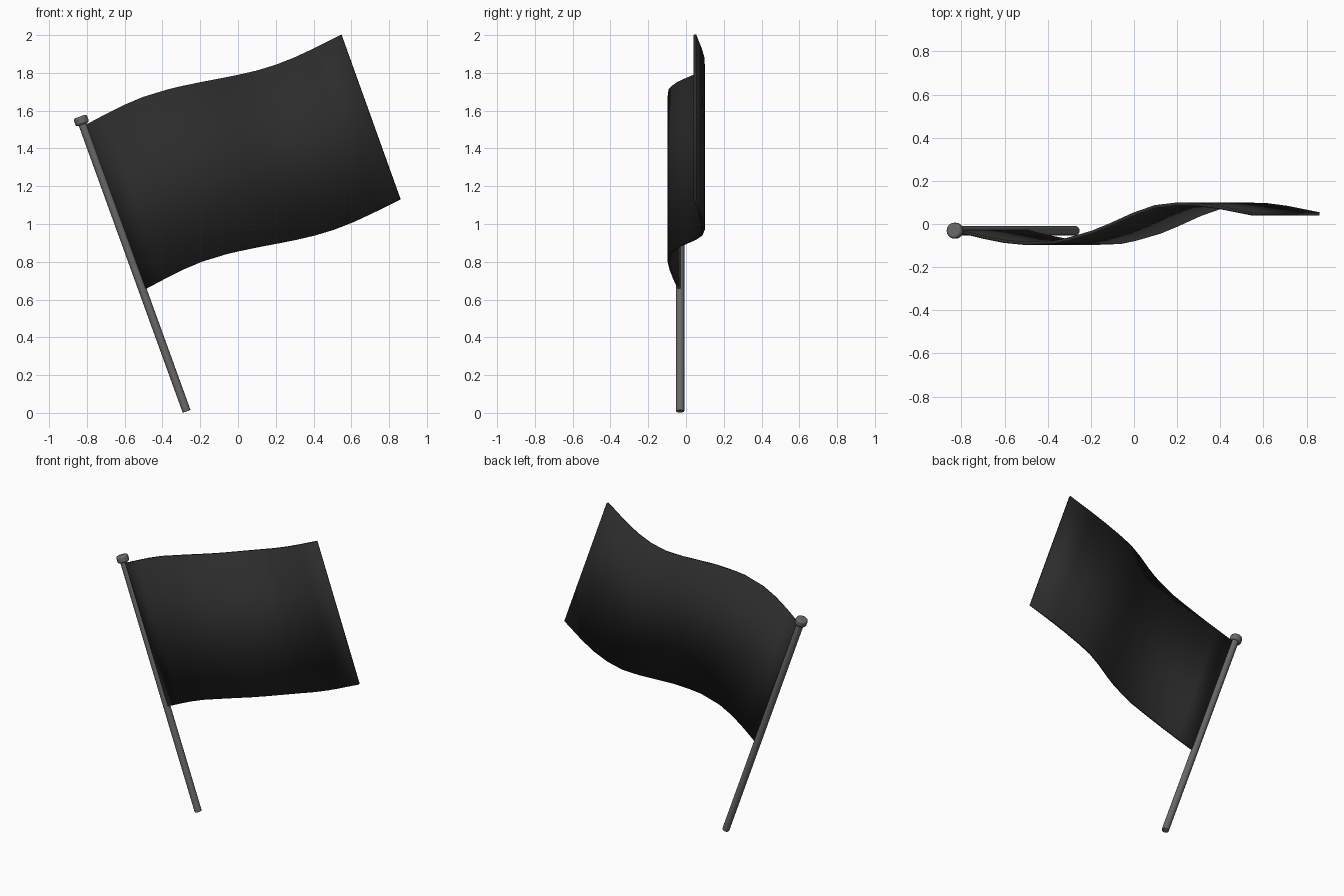
import bpy
import bmesh
from mathutils import Vector

default_cube = bpy.data.objects.get("Cube")
if default_cube:
    bpy.data.objects.remove(default_cube, do_unlink=True)


def make_material(name, value):
    mat = bpy.data.materials.new(name)
    mat.use_nodes = True
    colour = (value, value, value, 1.0)
    mat.diffuse_color = colour
    mat.node_tree.nodes["Principled BSDF"].inputs["Base Color"].default_value = colour
    return mat


def shade_smooth(obj, angle):
    bpy.ops.object.select_all(action="DESELECT")
    obj.select_set(True)
    bpy.context.view_layer.objects.active = obj
    bpy.ops.object.shade_smooth_by_angle(angle=angle)


def add_rod(name, start, end, radius, bevel, mat):
    """Round rod between two points with softened rims."""
    axis = end - start
    bpy.ops.mesh.primitive_cylinder_add(
        vertices=16, radius=radius, depth=axis.length,
        location=(start + end) / 2,
        rotation=axis.to_track_quat("Z", "Y").to_euler())
    obj = bpy.context.object
    obj.name = name
    obj.data.materials.append(mat)
    mod = obj.modifiers.new("soft_rim", "BEVEL")
    mod.width = bevel
    mod.segments = 2
    shade_smooth(obj, 0.6)
    return obj


pole_grey = make_material("pole grey", 0.14)
cloth_black = make_material("cloth black", 0.025)

# Leaning pole with a flattened cap
foot = Vector((-0.272, -0.031, 0.008))
tip = Vector((-0.825, -0.031, 1.535))
lean = (tip - foot).normalized()
add_rod("pole", foot, tip, 0.022, 0.003, pole_grey)
add_rod("pole_cap", tip - lean * 0.008, tip + lean * 0.036, 0.037, 0.01, pole_grey)

# Waving cloth: distance from the pole, sideways wave, vertical wave
wave = [
    (0.0, -0.035, 0.0), (0.1, -0.06, 0.018), (0.2, -0.08, 0.033),
    (0.3, -0.09, 0.04), (0.43, -0.085, 0.034), (0.5, -0.07, 0.026),
    (0.61, -0.038, 0.01), (0.69, -0.005, -0.003), (0.8, 0.045, -0.02),
    (0.9, 0.08, -0.032), (1.0, 0.092, -0.037), (1.1, 0.09, -0.033),
    (1.2, 0.077, -0.022), (1.35, 0.047, 0.0),
]
corner = Vector((-0.49, 0.0, 0.655))
hoist = Vector((-0.313, 0.0, 0.872))
slope = 0.352

bm = bmesh.new()
columns = []
for along, side, lift in wave:
    low = corner + Vector((along, side, along * slope + lift))
    columns.append((bm.verts.new(low), bm.verts.new(low + hoist)))
for (a, b), (c, d) in zip(columns, columns[1:]):
    bm.faces.new((a, c, d, b))
mesh = bpy.data.meshes.new("flag_cloth")
bm.to_mesh(mesh)
bm.free()

flag = bpy.data.objects.new("flag_cloth", mesh)
bpy.context.collection.objects.link(flag)
mesh.materials.append(cloth_black)
thickness = flag.modifiers.new("thickness", "SOLIDIFY")
thickness.thickness = 0.015
thickness.offset = 0.0
shade_smooth(flag, 0.6)
